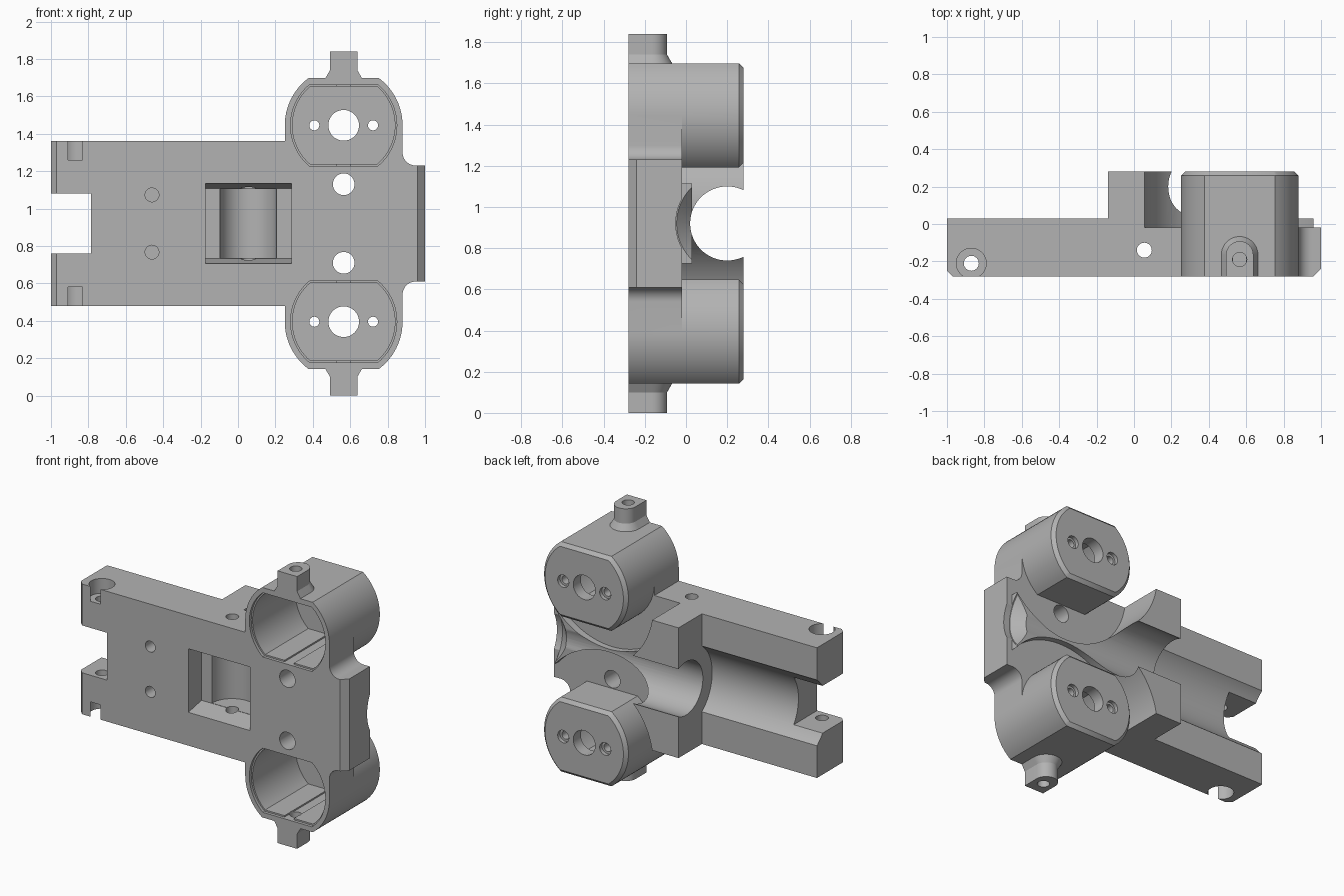
import bpy, bmesh
from math import sin, cos, pi, asin

cube = bpy.data.objects.get("Cube")
if cube:
    bpy.data.objects.remove(cube, do_unlink=True)

MID = 0.92        # height of the mirror plane and of the bore axis
BORE_Y = 0.20
POD_X, POD_DZ = 0.565, 0.525
FRONT, BACK = -0.28, 0.28

grey = bpy.data.materials.new("machined_grey")
grey.use_nodes = True
colour = (0.45, 0.45, 0.45, 1)
grey.diffuse_color = colour
grey.node_tree.nodes["Principled BSDF"].inputs["Base Color"].default_value = colour


def arc(cx, cy, r, start, end, n):
    return [(cx + r * cos(start + (end - start) * i / n),
             cy + r * sin(start + (end - start) * i / n)) for i in range(n + 1)]


def circle(cx, cy, r, n=48):
    return arc(cx, cy, r, 0, 2 * pi, n)[:-1]


def rect(a0, a1, b0, b1):
    return [(a0, b0), (a1, b0), (a1, b1), (a0, b1)]


def flat_circle(cx, cy, r, flat):
    """Circle with its top and bottom cut flat."""
    a = asin(flat / r)
    return arc(cx, cy, r, -a, a, 24) + arc(cx, cy, r, pi - a, pi + a, 24)


def arch(r):
    return [(POD_X + r, FRONT)] + arc(POD_X, -0.165, r, 0, pi, 20) + [(POD_X - r, FRONT)]


def prism(name, axis, pts, lo, hi, end_pts=None, bevel=0):
    """Extrude a profile along an axis, optionally lofting to a second profile."""
    place = {"x": lambda p, d: (d, p[0], p[1]),
             "y": lambda p, d: (p[0], d, p[1]),
             "z": lambda p, d: (p[0], p[1], d)}[axis]
    bm = bmesh.new()
    a = [bm.verts.new(place(p, lo)) for p in pts]
    b = [bm.verts.new(place(p, hi)) for p in (end_pts or pts)]
    bm.faces.new(a)
    cap = bm.faces.new(b)
    for i in range(len(a)):
        j = (i + 1) % len(a)
        bm.faces.new((a[i], a[j], b[j], b[i]))
    bmesh.ops.recalc_face_normals(bm, faces=bm.faces[:])
    if bevel:
        bmesh.ops.bevel(bm, geom=list(cap.edges), offset=bevel, segments=1, affect="EDGES")
    mesh = bpy.data.meshes.new(name)
    bm.to_mesh(mesh)
    bm.free()
    obj = bpy.data.objects.new(name, mesh)
    bpy.context.collection.objects.link(obj)
    mesh.materials.append(grey)
    return obj


def combine(tool, operation):
    tool.hide_render = True
    mod = body.modifiers.new(tool.name, "BOOLEAN")
    mod.operation, mod.solver, mod.object = operation, "EXACT", tool
    bpy.context.view_layer.objects.active = body
    bpy.ops.object.modifier_apply(modifier=mod.name)
    bpy.data.objects.remove(tool, do_unlink=True)


def add(*args, **kw):
    combine(prism(*args, **kw), "UNION")


def cut(*args, **kw):
    combine(prism(*args, **kw), "DIFFERENCE")


# Base slab outline, mirrored about the middle height
half = [(-1, 0.44), (0.25, 0.44), (0.25, POD_DZ), (0.88, POD_DZ)]
half += arc(0.95, 0.38, 0.07, pi, 1.5 * pi, 10) + [(1, 0.31)]
outline = [(x, MID + z) for x, z in half] + [(x, MID - z) for x, z in reversed(half)]
body = prism("bracket_body", "y", outline, FRONT, 0.03)

# Raised bearing block, lowered right end
add("bearing_block", "y", rect(-0.14, POD_X, MID - 0.44, MID + 0.44), -0.1, BACK)
cut("end_step", "y", rect(0.96, 1.1, 0, 2), -0.02, 0.2)

# Round clearance around each pod
for s in (1, -1):
    cut("pod_clearance", "y", circle(POD_X, MID + s * POD_DZ, 0.515, 96), -0.02, 0.4)

# Long bore: narrow in the block, wide between the rails, flared at the right
cut("bore", "x", circle(BORE_Y, MID, 0.18, 64), -0.3, 1.1)
cut("wide_bore", "x", circle(BORE_Y, MID, 0.28, 64), -1.1, -0.14)
cut("bore_flare", "x", circle(BORE_Y, MID, 0.18, 64), 0.88, 0.96,
    end_pts=circle(BORE_Y, MID, 0.25, 64))
cut("bore_mouth", "x", circle(BORE_Y, MID, 0.25, 64), 0.955, 1.1)

# Pods with lug tabs
for s in (1, -1):
    zc = MID + s * POD_DZ
    add("pod", "y", flat_circle(POD_X, zc, 0.315, 0.252), FRONT, BACK, bevel=0.022)
    add("lug_flare", "z", arch(0.105), MID + s * 0.765, MID + s * 0.82, end_pts=arch(0.073))
    add("lug", "z", arch(0.073), MID + s * 0.765, MID + s * 0.92)

# Pod cavities and their holes
for s in (1, -1):
    zc = MID + s * POD_DZ
    cut("cavity_lip", "y", flat_circle(POD_X, zc, 0.284, 0.217), -0.4, -0.26)
    cut("cavity", "y", flat_circle(POD_X, zc, 0.274, 0.207), -0.4, 0.2)
    cut("cavity_groove", "y", rect(POD_X - 0.035, POD_X + 0.035, zc - 0.217, zc + 0.217), -0.4, 0.19)
    cut("shaft_hole", "y", circle(POD_X, zc, 0.082), 0.1, 0.4)
    for side in (-1, 1):
        x = POD_X + side * 0.157
        cut("screw_hole", "y", circle(x, zc, 0.027, 24), 0.1, 0.4)
        cut("screw_seat", "y", circle(x, zc, 0.042, 24), 0.255, 0.4)
    cut("lug_hole", "z", circle(POD_X, -0.19, 0.038, 32), MID + s * 0.7, MID + s * 1.0)
    cut("deck_hole", "y", circle(POD_X, MID + s * 0.21, 0.058), -0.4, 0.4)
    cut("blind_hole", "y", circle(-0.46, MID + s * 0.153, 0.037, 32), -0.4, -0.16)
    cut("rail_counterbore", "z", circle(-0.87, -0.21, 0.08), MID + s * 0.34, MID + s * 0.5)

# Left slot and vertical through holes
cut("rail_slot", "y", rect(-1.1, -0.785, MID - 0.16, MID + 0.16), -0.4, 0.2)
cut("rail_hole", "z", circle(-0.87, -0.21, 0.04, 32), 0.3, 1.5)
cut("pin_hole", "z", circle(0.055, -0.14, 0.04, 32), 0.3, 1.5)

# Front window opening into a round pocket
cut("window", "y", rect(-0.175, 0.285, MID - 0.215, MID + 0.215), -0.281, -0.14,
    end_pts=rect(-0.175, 0.285, MID - 0.187, MID + 0.187))
cut("pocket", "z", circle(0.055, -0.14, 0.152, 64), MID - 0.185, MID + 0.185)

# Chamfers on the front vertical edges of both ends
for s, c in ((-1, 0.03), (1, 0.04)):
    cut("end_chamfer", "z", [(s * (1 + c), FRONT + 2 * c), (s * (1 - c), FRONT),
                             (s * (1 - 2 * c), FRONT - c), (s * (1 + c), FRONT - c)], 0.3, 1.5)

# Shading
bpy.ops.object.select_all(action="DESELECT")
body.select_set(True)
bpy.context.view_layer.objects.active = body
bpy.ops.object.shade_smooth_by_angle(angle=0.5)
